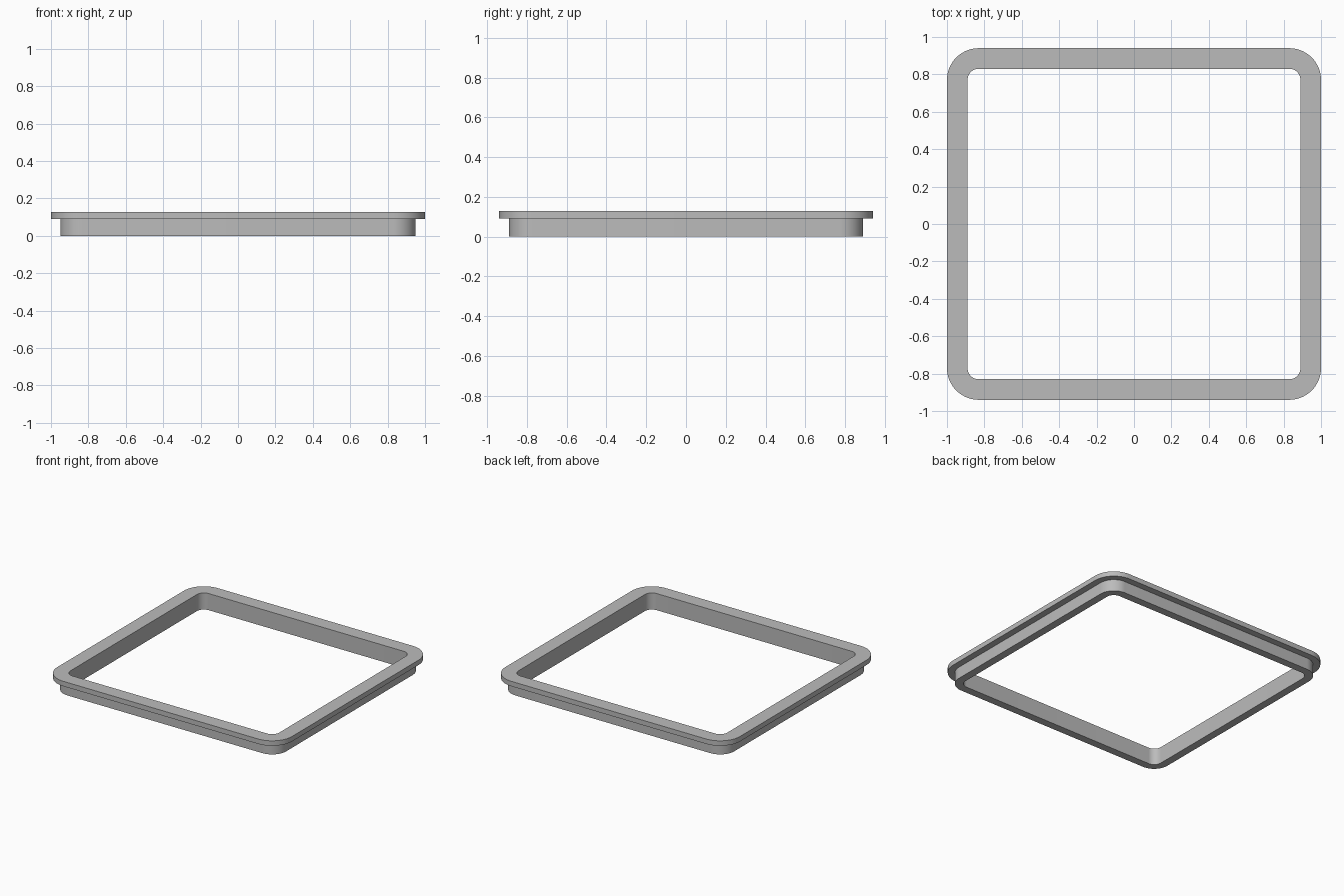
import bpy
import bmesh
from math import cos, sin, pi, radians

cube = bpy.data.objects.get("Cube")
if cube:
    bpy.data.objects.remove(cube, do_unlink=True)

# Single grey material
grey = bpy.data.materials.new("mid_grey")
grey.use_nodes = True
colour = (0.5, 0.5, 0.5, 1)
grey.diffuse_color = colour
grey.node_tree.nodes["Principled BSDF"].inputs["Base Color"].default_value = colour

CORNER_X, CORNER_Y = 0.83, 0.77   # shared centres of the rounded corners
STEPS = 16                        # segments per corner

# Cross-section of the frame: (corner radius, height)
INNER, BODY, FLANGE = 0.06, 0.12, 0.17
LEDGE, TOP = 0.09, 0.128
profile = [(INNER, 0), (BODY, 0), (BODY, LEDGE),
           (FLANGE, LEDGE), (FLANGE, TOP), (INNER, TOP)]


def rounded_ring(bm, radius, z):
    """Counter-clockwise rounded rectangle of vertices."""
    ring = []
    for quarter, (sx, sy) in enumerate([(1, 1), (-1, 1), (-1, -1), (1, -1)]):
        for i in range(STEPS + 1):
            a = (quarter + i / STEPS) * pi / 2
            ring.append(bm.verts.new((sx * CORNER_X + radius * cos(a),
                                      sy * CORNER_Y + radius * sin(a), z)))
    return ring


# Stepped frame: sweep the section round the rounded rectangle
bm = bmesh.new()
rings = [rounded_ring(bm, r, z) for r, z in profile]
for k, low in enumerate(rings):
    high = rings[(k + 1) % len(rings)]
    for i in range(len(low)):
        j = (i + 1) % len(low)
        bm.faces.new((low[i], low[j], high[j], high[i]))
bmesh.ops.recalc_face_normals(bm, faces=bm.faces[:])
mesh = bpy.data.meshes.new("flanged_frame")
bm.to_mesh(mesh)
bm.free()

frame = bpy.data.objects.new("flanged_frame", mesh)
bpy.context.collection.objects.link(frame)
mesh.materials.append(grey)

# Smooth corners, crisp section edges
bpy.ops.object.select_all(action='DESELECT')
frame.select_set(True)
bpy.context.view_layer.objects.active = frame
bpy.ops.object.shade_smooth_by_angle(angle=radians(30))
